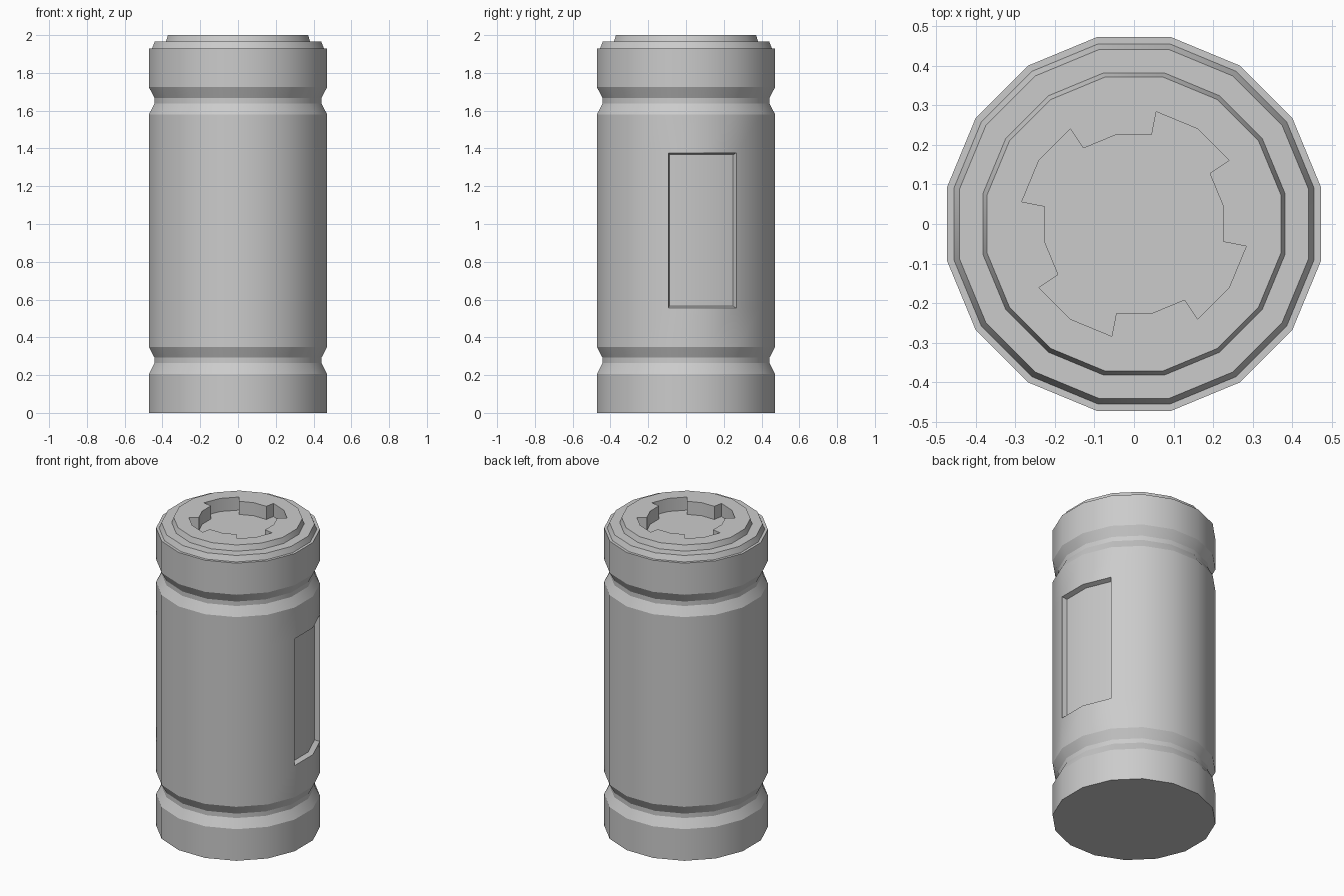
import bpy, bmesh, math
from mathutils import Vector

if "Cube" in bpy.data.objects:
    bpy.data.objects.remove(bpy.data.objects["Cube"])

N = 16
C = math.cos(math.pi / N)          # flat-to-corner ratio


def polar(r, deg, z):
    a = math.radians(deg)
    return (r * math.cos(a), r * math.sin(a), z)


def link(bm, a, b):
    return bm.edges.get((a, b)) or bm.edges.new((a, b))


# Body profile: (distance to flat side, height)
profile = [(.472, 0), (.472, .205), (.442, .263), (.442, .292), (.472, .35),
           (.472, .555), (.472, 1.377), (.472, 1.58), (.442, 1.638),
           (.442, 1.667), (.472, 1.725), (.472, 1.93), (.455, 1.93),
           (.441, 1.965), (.382, 1.965), (.371, 2.0)]
RECESS_BAND = 5

bm = bmesh.new()
rings = [[bm.verts.new(polar(f / C, 11.25 + 22.5 * k, z)) for k in range(N)]
         for f, z in profile]
recess = []
for i in range(len(rings) - 1):
    lo, hi = rings[i], rings[i + 1]
    for k in range(N):
        j = (k + 1) % N
        f = bm.faces.new((lo[k], lo[j], hi[j], hi[k]))
        if i == RECESS_BAND and k in (N - 1, 0):
            recess.append(f)
bm.faces.new(rings[0][::-1])

# Side panel pushed in over two facets
floor_verts = {}
for f in recess:
    for v in f.verts:
        if v not in floor_verts:
            z = v.co.z + (.01 if v.co.z < 1 else -.01)
            floor_verts[v] = bm.verts.new((v.co.x * .935, v.co.y * .935, z))
rim = [e for f in recess for e in f.edges
       if sum(g in recess for g in e.link_faces) == 1]
rim_pairs = [tuple(e.verts) for e in rim]
for f in recess:
    bm.faces.new([floor_verts[v] for v in f.verts])
bmesh.ops.delete(bm, geom=recess, context='FACES')
for a, b in rim_pairs:
    bm.faces.new((a, b, floor_verts[b], floor_verts[a]))

# Four-notched socket in the top
outline = [(r, 33.75 + 90 * q + d) for q in range(4)
           for r, d in ((.289, 0), (.289, 22.5), (.289, 45),
                        (.23, 45), (.23, 67.5), (.23, 90))]
top = [bm.verts.new(polar(r, a, 2.0)) for r, a in outline]
bottom = [bm.verts.new(polar(r, a, 1.915)) for r, a in outline]
M = len(outline)
edges = [link(bm, top[i], top[(i + 1) % M]) for i in range(M)]
edges += [link(bm, rings[-1][k], rings[-1][(k + 1) % N]) for k in range(N)]
bmesh.ops.triangle_fill(bm, use_beauty=True, edges=edges, normal=Vector((0, 0, 1)))
for i in range(M):
    j = (i + 1) % M
    bm.faces.new((top[i], top[j], bottom[j], bottom[i]))
bm.faces.new(bottom)

bmesh.ops.recalc_face_normals(bm, faces=bm.faces[:])
mesh = bpy.data.meshes.new("canister")
bm.to_mesh(mesh)
bm.free()
obj = bpy.data.objects.new("canister", mesh)
bpy.context.collection.objects.link(obj)
bpy.context.view_layer.objects.active = obj
obj.select_set(True)
bpy.ops.object.shade_smooth_by_angle(angle=math.radians(24))
